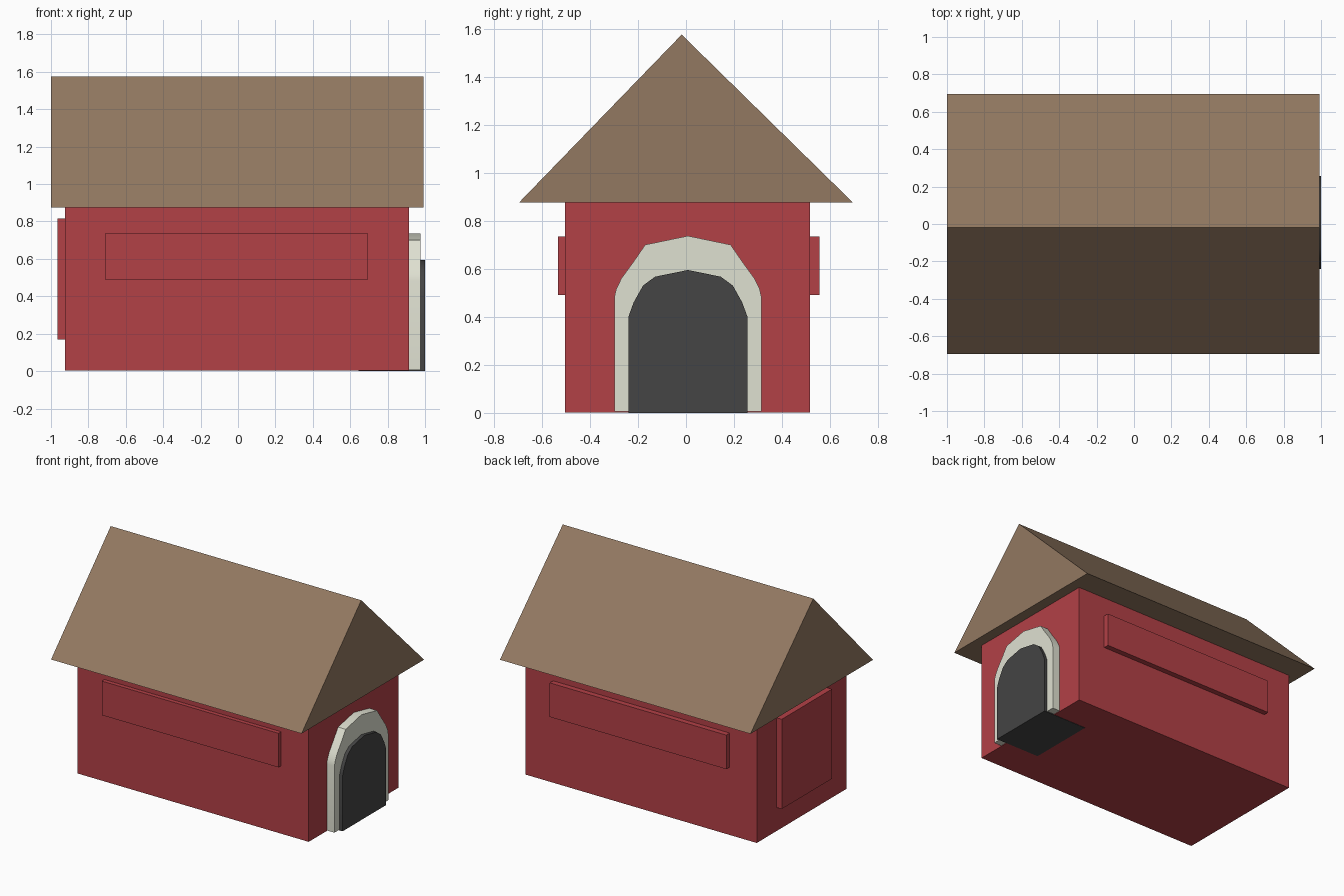
import bpy
import bmesh
import math

if "Cube" in bpy.data.objects:
    bpy.data.objects.remove(bpy.data.objects["Cube"])


def material(name, rgb):
    m = bpy.data.materials.new(name)
    m.diffuse_color = (*rgb, 1)
    m.use_nodes = True
    m.node_tree.nodes["Principled BSDF"].inputs["Base Color"].default_value = m.diffuse_color
    return m


RED = material("red_paint", (0.45, 0.052, 0.062))
BROWN = material("brown_roof", (0.29, 0.19, 0.12))
CREAM = material("cream_trim", (0.74, 0.75, 0.64))
DARK = material("dark_opening", (0.058, 0.058, 0.058))


def extrude_x(name, profile, x0, x1, mat):
    """Extrude a closed (y, z) profile from x0 to x1."""
    bm = bmesh.new()
    face = bm.faces.new([bm.verts.new((x0, y, z)) for y, z in profile])
    out = bmesh.ops.extrude_face_region(bm, geom=[face])
    moved = [g for g in out["geom"] if isinstance(g, bmesh.types.BMVert)]
    bmesh.ops.translate(bm, verts=moved, vec=(x1 - x0, 0, 0))
    bmesh.ops.recalc_face_normals(bm, faces=bm.faces)
    mesh = bpy.data.meshes.new(name)
    bm.to_mesh(mesh)
    bm.free()
    mesh.materials.append(mat)
    obj = bpy.data.objects.new(name, mesh)
    bpy.context.collection.objects.link(obj)
    return obj


def box(name, x, y, z, mat):
    profile = [(y[0], z[0]), (y[1], z[0]), (y[1], z[1]), (y[0], z[1])]
    return extrude_x(name, profile, x[0], x[1], mat)


def mirrored(half, apex, base, centre=0.008):
    """Complete a symmetric arch outline from its right half."""
    right = [(half[0][0], base)] + half
    left = [(-y, z) for y, z in reversed(right)]
    return [(centre + y, z) for y, z in right + [(0, apex)] + left]


def smooth(obj):
    bpy.ops.object.select_all(action='DESELECT')
    obj.select_set(True)
    bpy.context.view_layer.objects.active = obj
    bpy.ops.object.shade_smooth_by_angle(angle=math.radians(35))


# House body and gabled roof
box("body", (-0.925, 0.915), (-0.503, 0.517), (0.002, 0.875), RED)
extrude_x("roof", [(-0.696, 0.875), (0.696, 0.875), (-0.018, 1.575)],
          -1.0, 0.993, BROWN)

# Raised wall panels
box("front_panel", (-0.71, 0.695), (-0.533, -0.503), (0.49, 0.735), RED)
box("rear_panel", (-0.71, 0.695), (0.517, 0.556), (0.49, 0.735), RED)
box("end_panel", (-0.965, -0.925), (-0.28, 0.29), (0.17, 0.815), RED)

# Arched door trim: outer outline joined to inner outline
outer = [(0.306, 0.483), (0.299, 0.515), (0.277, 0.56), (0.226, 0.63),
         (0.178, 0.70)]
inner = [(0.248, 0.40), (0.226, 0.46), (0.187, 0.53), (0.137, 0.567)]
trim = (mirrored(outer, 0.737, 0.006)
        + mirrored(inner, 0.595, 0.006)[::-1])
smooth(extrude_x("door_trim", trim, 0.91, 0.976, CREAM))

# Dark doorway block set through the wall
smooth(extrude_x("doorway", mirrored(inner, 0.595, 0.0), 0.645, 1.0, DARK))
